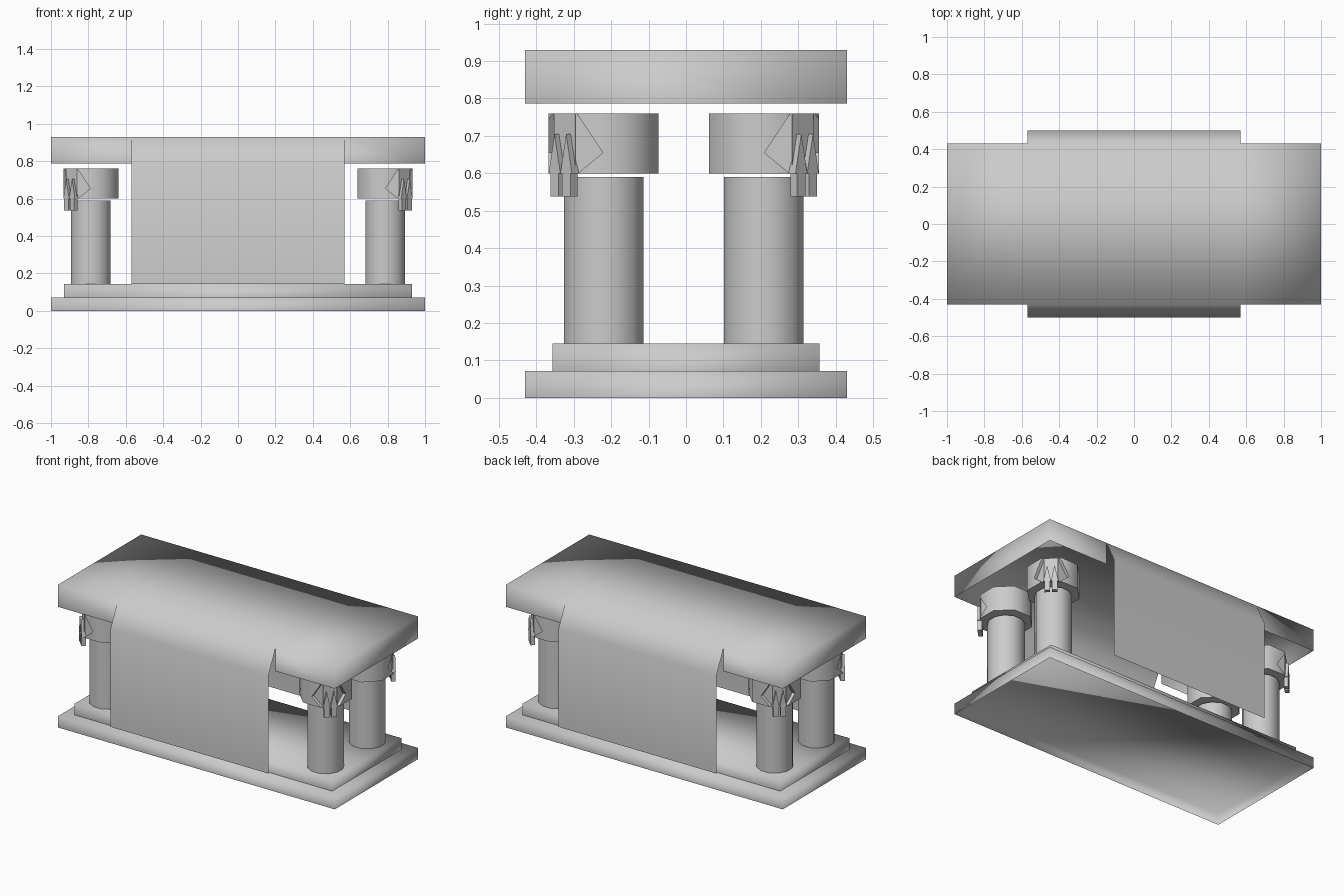
import bpy, bmesh, math
from mathutils import Vector as V

if "Cube" in bpy.data.objects:
    bpy.data.objects.remove(bpy.data.objects["Cube"])


def add(name, bm, smooth_all=False):
    bmesh.ops.remove_doubles(bm, verts=bm.verts, dist=1e-4)
    for f in bm.faces:
        f.smooth = smooth_all
    me = bpy.data.meshes.new(name)
    bm.to_mesh(me)
    bm.free()
    ob = bpy.data.objects.new(name, me)
    bpy.context.collection.objects.link(ob)
    return ob


def poly(bm, pts):
    return bm.faces.new([bm.verts.new(p) for p in pts])


def prism(name, pts, vec, smooth_all=False, open_bottom=False):
    """Flat polygon extruded along vec; optionally left open at the start."""
    bm = bmesh.new()
    f = poly(bm, pts)
    r = bmesh.ops.extrude_face_region(bm, geom=[f], use_keep_orig=True)
    vs = [g for g in r["geom"] if isinstance(g, bmesh.types.BMVert)]
    bmesh.ops.translate(bm, verts=vs, vec=vec)
    bmesh.ops.recalc_face_normals(bm, faces=bm.faces)
    if open_bottom:
        bmesh.ops.delete(bm, geom=[f], context='FACES_ONLY')
    return add(name, bm, smooth_all)


def slab(name, hx, hy, z0, z1):
    return prism(name, [(-hx, -hy, z0), (hx, -hy, z0), (hx, hy, z0), (-hx, hy, z0)],
                 (0, 0, z1 - z0), True, True)


def drum(name, cx, cy, apothem, sides, z0, z1):
    r = apothem / math.cos(math.pi / sides)
    ang = [(i + 0.5) * 2 * math.pi / sides for i in range(sides)]
    return prism(name, [(cx + r * math.cos(a), cy + r * math.sin(a), z0) for a in ang],
                 (0, 0, z1 - z0))


def smooth(ob, deg):
    bpy.ops.object.select_all(action='DESELECT')
    ob.select_set(True)
    bpy.context.view_layer.objects.active = ob
    bpy.ops.object.shade_smooth_by_angle(angle=math.radians(deg))


# Stepped base, open underneath
slab("base_step", 1.0, 0.43, 0.0, 0.072)
slab("base_plinth", 0.93, 0.357, 0.072, 0.145)

# Table top shell: hooded ends joined to a cloth that drapes over the middle
bm = bmesh.new()
X = 0.57
hood = [(-0.43, 0.787), (-0.43, 0.93), (0.43, 0.93), (0.43, 0.787)]
drape = [(-0.5, 0.145), (-0.5, 0.785), (-0.43, 0.93), (0.43, 0.93), (0.5, 0.785), (0.5, 0.145)]
for prof, x0, x1 in ((hood, -1, -X), (drape, -X, X), (hood, X, 1)):
    for a, b in zip(prof, prof[1:]):
        poly(bm, [(x1, *a), (x1, *b), (x0, *b), (x0, *a)])
poly(bm, [(-1, *p) for p in hood])
poly(bm, [(1, *p) for p in hood[::-1]])
add("table_top_with_cloth", bm, True)

# Four columns with carved octagonal capitals
W = 0.147
for sx in (-1, 1):
    for sy in (-1, 1):
        tag = ("left" if sx < 0 else "right") + ("_front" if sy < 0 else "_back")
        cx, cy = sx * 0.787, sy * (0.22 if sy < 0 else 0.208)
        smooth(drum("column_" + tag, cx, cy, 0.106, 12, 0.145, 0.59), 40)
        cap = drum("capital_" + tag, cx, cy, W, 8, 0.60, 0.76)

        # Triangular notches either side of the outer corner
        tri = ((0.075, 0.765), (0.002, 0.655), (0.075, 0.595))
        cuts = [
            prism("notch_x", [(cx + sx * (W - 0.02), cy + sy * a, z) for a, z in tri], (sx * 0.05, 0, 0)),
            prism("notch_y", [(cx + sx * a, cy + sy * (W - 0.02), z) for a, z in tri], (0, sy * 0.05, 0)),
        ]
        bpy.context.view_layer.objects.active = cap
        for c in cuts:
            c.hide_render = True
            m = cap.modifiers.new("notch", 'BOOLEAN')
            m.operation, m.object, m.solver = 'DIFFERENCE', c, 'EXACT'
            bpy.ops.object.modifier_apply(modifier=m.name)
            bpy.data.objects.remove(c)
        smooth(cap, 50)

        # Pointed leaves and hanging prongs on the outer corner
        c = V((cx, cy, 0))
        d = V((sx, sy, 0)).normalized()
        t = V((-sy, sx, 0)).normalized()
        up = V((0, 0, 1))
        for k in (-1, 1):
            o = c + d * 0.138 + t * 0.022 * k
            prism("leaf_" + tag, [o - t * 0.022 + up * 0.60, o + t * 0.022 + up * 0.60,
                                  o + up * 0.705], d * 0.026)
            prism("prong_" + tag, [o - t * 0.016 + up * 0.538, o + t * 0.016 + up * 0.538,
                                   o + t * 0.016 + up * 0.605, o - t * 0.016 + up * 0.605], d * 0.026)
